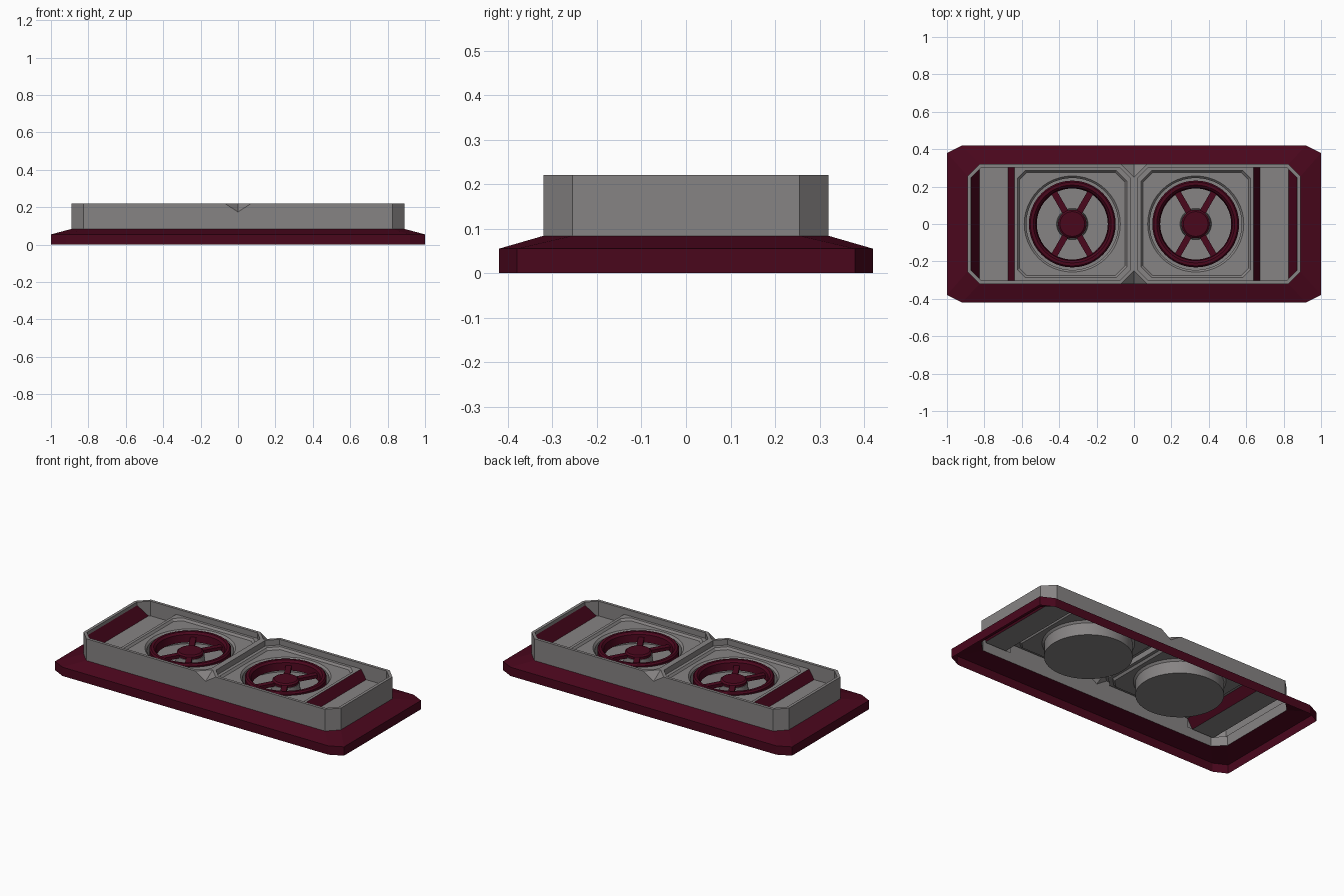
import bpy, bmesh, math
from mathutils import Vector

if "Cube" in bpy.data.objects:
    bpy.data.objects.remove(bpy.data.objects["Cube"])


def material(name, rgb):
    m = bpy.data.materials.new(name)
    m.diffuse_color = (*rgb, 1)
    m.use_nodes = True
    m.node_tree.nodes["Principled BSDF"].inputs["Base Color"].default_value = m.diffuse_color
    return m


GREY = material("housing grey", (0.24, 0.228, 0.228))
RED = material("dark red", (0.068, 0.002, 0.012))
FLOOR = .128  # end trough floor height
WELL = .085   # fan well floor height


def finish(bm, name, mat, mirror=(True, False, False), smooth=False):
    bmesh.ops.remove_doubles(bm, verts=bm.verts, dist=0.0001)
    me = bpy.data.meshes.new(name)
    bm.to_mesh(me)
    bm.free()
    me.materials.append(mat)
    ob = bpy.data.objects.new(name, me)
    bpy.context.collection.objects.link(ob)
    mod = ob.modifiers.new("mirror", 'MIRROR')
    mod.use_axis = mirror
    if smooth:
        bpy.context.view_layer.objects.active = ob
        ob.select_set(True)
        bpy.ops.object.shade_smooth_by_angle(angle=math.radians(30))
        ob.select_set(False)
    return ob


def face(bm, pts, toward):
    f = bm.faces.new([bm.verts.new(p) for p in pts])
    f.normal_update()
    if f.normal.dot(Vector(toward)) < 0:
        f.normal_flip()


def strip(bm, a, b, toward=None):
    # quads between two equal-length open paths
    for i in range(len(a) - 1):
        q = [a[i], a[i + 1], b[i + 1], b[i]]
        d = toward
        if d is None:  # outward in plan
            e = Vector(a[i + 1]) - Vector(a[i])
            d = (-e.y, e.x, 0.3)
        face(bm, q, d)


def at(path, z):
    return [(x, y, z) for x, y in path]


def loft(bm, rings, closed=False):
    vs = [[bm.verts.new(p) for p in r] for r in rings]
    n = len(vs[0])
    pairs = list(zip(vs, vs[1:])) + ([(vs[-1], vs[0])] if closed else [])
    for a, b in pairs:
        for i in range(n):
            j = (i + 1) % n
            bm.faces.new((a[i], a[j], b[j], b[i]))
    return vs


FX, SEG = 0.33, 48


def circle(r, z):
    return [(FX + r * math.cos(2 * math.pi * i / SEG),
             r * math.sin(2 * math.pi * i / SEG), z) for i in range(SEG)]


BOTH = (True, True, False)

# base flange: open-bottomed skirt (one quarter, mirrored)
bm = bmesh.new()
low = [(0, .42), (.92, .42), (1, .38), (1, 0)]
top = [(0, .32), (.825, .32), (.89, .255), (.89, 0)]
strip(bm, at(low, 0), at(low, .055))
strip(bm, at(low, .055), at(top, .084))
finish(bm, "base_flange", RED, BOTH)

# housing walls with the central notch, rim and divider
bm = bmesh.new()
face(bm, [(0, .32, .084), (.825, .32, .084), (.825, .32, .22),
          (.07, .32, .22), (0, .32, .175)], (0, 1, 0))
strip(bm, at(top[1:], .084), at(top[1:], .22))
face(bm, [(.07, .32, .22), (0, .32, .175), (0, .25, .22)], (-1, 1, 1))
outer = [(0, 0), (0, .25), (.07, .32), (.825, .32), (.89, .255), (.89, 0)]
inner = [(.018, 0), (.018, .243), (.077, .302), (.817, .302), (.872, .247), (.872, 0)]
strip(bm, at(outer, .22), at(inner, .22), (0, 0, 1))
# inner walls: shallow around the panel, deep around the trough
walls = inner[:3] + [(.64, .302)] + inner[3:]
for i, (a, b) in enumerate(zip(walls, walls[1:])):
    z = .185 if i < 3 else FLOOR
    face(bm, [(*a, .22), (*b, .22), (*b, z), (*a, z)], (b[1] - a[1], a[0] - b[0], 0))
# end trough floor
face(bm, [(.675, 0, FLOOR), (.675, .302, FLOOR), (.817, .302, FLOOR), (.825, .295, FLOOR),
          (.825, 0, FLOOR)], (0, 0, 1))
finish(bm, "housing", GREY, BOTH)

# red sloped sides of the end troughs
bm = bmesh.new()
face(bm, [(.64, 0, .185), (.64, .302, .185), (.675, .302, FLOOR), (.675, 0, FLOOR)], (1, 0, 1))
face(bm, [(.871, 0, .2), (.871, .247, .2), (.825, .294, FLOOR), (.825, 0, FLOOR)], (-1, 0, 1))
finish(bm, "trough_slopes", RED, BOTH)


# fan panel with stepped border, round well and floor
def octagon(x0, x1, y, c0, c1, z):
    return [(x0 + c0, -y, z), (x1 - c1, -y, z), (x1, -y + c1, z), (x1, y - c1, z),
            (x1 - c1, y, z), (x0 + c0, y, z), (x0, y - c0, z), (x0, -y + c0, z)]


bm = bmesh.new()
border = loft(bm, [octagon(.018, .64, .302, .059, .002, .185),
                   octagon(.038, .622, .285, .055, .04, .185),
                   octagon(.048, .612, .275, .052, .038, .172)])
well = loft(bm, [circle(.257, .172), circle(.246, .16), circle(.246, WELL)])
bm.faces.new(well[-1])
edges = [bm.edges.get((r[i], r[(i + 1) % len(r)]))
         for r in (border[-1], well[0]) for i in range(len(r))]
bmesh.ops.triangle_fill(bm, edges=edges, use_beauty=True, normal=(0, 0, 1))
for f in bm.faces:
    f.normal_update()
    c = f.calc_center_median()
    d = Vector((FX - c.x, -c.y, 0.5))
    if abs(f.normal.z) > .99:
        d = Vector((0, 0, 1))
    if f.normal.dot(d) < 0:
        f.normal_flip()
finish(bm, "fan_panel", GREY, smooth=True)


def lathe(name, profile, mat, closed):
    bm = bmesh.new()
    vs = loft(bm, [circle(r, z) for r, z in profile], closed)
    if not closed:
        bm.faces.new(vs[0])
        bm.faces.new(vs[-1])
    bmesh.ops.recalc_face_normals(bm, faces=bm.faces)
    finish(bm, name, mat, smooth=True)


# fan ring, hub and collar
lathe("fan_ring", [(.232, .12), (.232, .168), (.224, .178), (.208, .178),
                   (.196, .166), (.19, .12)], RED, True)
lathe("fan_hub", [(.076, .11), (.076, .15), (.066, .158)], RED, False)
lathe("hub_collar", [(.084, WELL + .001), (.08, .135)], GREY, False)

# crossed spokes
bm = bmesh.new()
for deg in (60, 120, 240, 300):
    a = math.radians(deg)
    u, v = Vector((math.cos(a), math.sin(a), 0)), Vector((-math.sin(a), math.cos(a), 0))
    c = Vector((FX, 0, 0))
    rings = [[c + u * r + v * s * .017 + Vector((0, 0, z))
              for s, z in ((-1, .13), (1, .13), (1, .15), (-1, .15))] for r in (.06, .2)]
    vs = loft(bm, rings)
    bm.faces.new(vs[0])
    bm.faces.new(vs[1])
bmesh.ops.recalc_face_normals(bm, faces=bm.faces)
finish(bm, "fan_spokes", RED)
